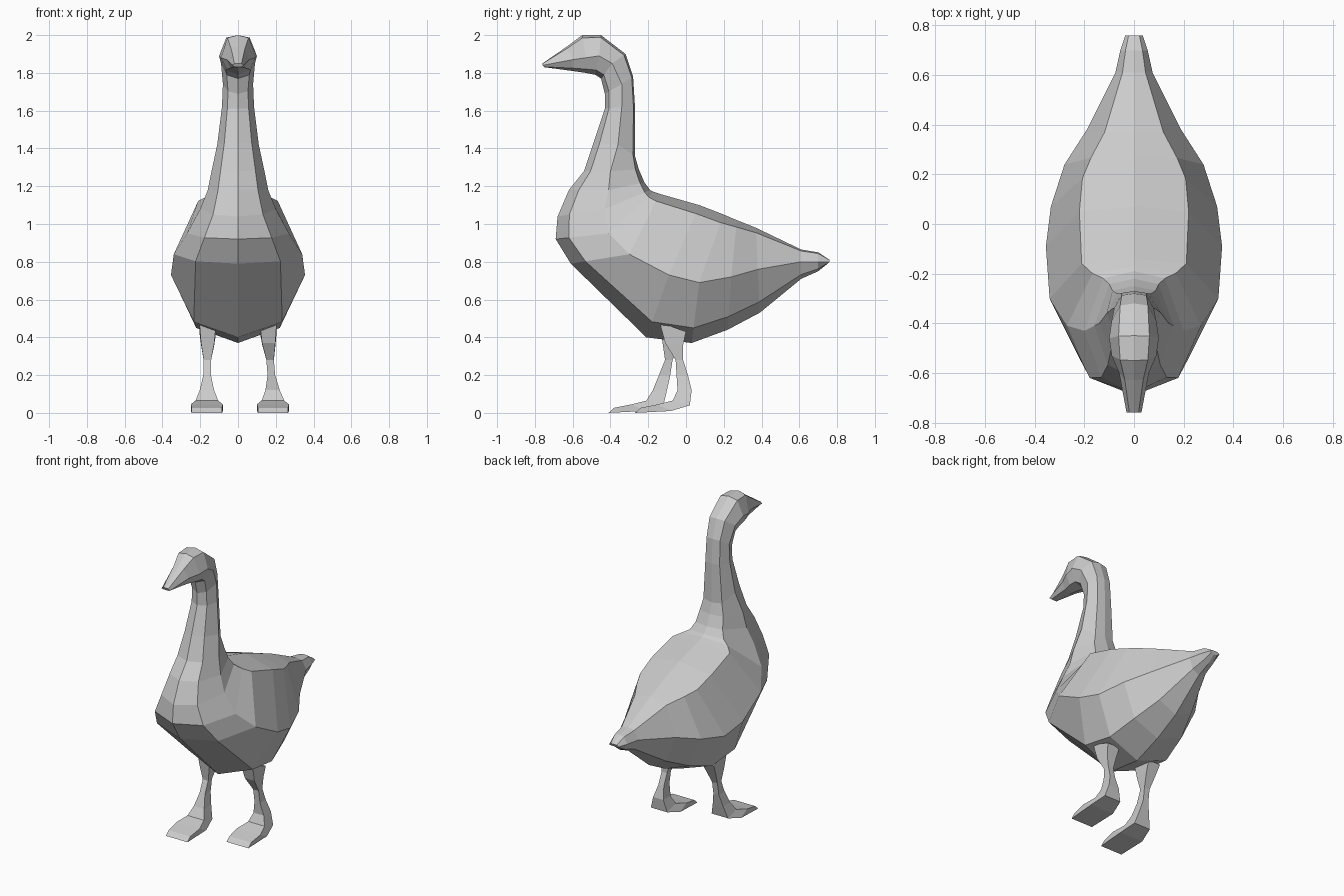
import bpy
import bmesh
from mathutils import Vector

default_cube = bpy.data.objects.get("Cube")
if default_cube:
    bpy.data.objects.remove(default_cube, do_unlink=True)

grey = bpy.data.materials.new("plain grey")
grey.use_nodes = True
grey.diffuse_color = (0.6, 0.6, 0.6, 1)
shader = next(n for n in grey.node_tree.nodes if n.type == "BSDF_PRINCIPLED")
shader.inputs["Base Color"].default_value = grey.diffuse_color
shader.inputs["Roughness"].default_value = 0.8


def loft(name, rings):
    """Skin a list of closed rings with flat quads and cap both ends."""
    bm = bmesh.new()
    loops = [[bm.verts.new(point) for point in ring] for ring in rings]
    for current, following in zip(loops, loops[1:]):
        count = len(current)
        for i in range(count):
            j = (i + 1) % count
            bm.faces.new((current[i], current[j], following[j], following[i]))
    bm.faces.new(loops[0])
    bm.faces.new(loops[-1])
    bmesh.ops.recalc_face_normals(bm, faces=bm.faces)
    mesh = bpy.data.meshes.new(name)
    bm.to_mesh(mesh)
    bm.free()
    mesh.materials.append(grey)
    obj = bpy.data.objects.new(name, mesh)
    bpy.context.collection.objects.link(obj)
    return obj


def body_ring(back_y, back_z, side_y, side_z, half_width, belly_y, belly_z):
    """Eight-sided section through the back, the widest side and the belly."""
    back = Vector((0, back_y, back_z))
    side = Vector((half_width, side_y, side_z))
    belly = Vector((0, belly_y, belly_z))
    upper = back.lerp(side, 0.12)
    lower = belly.lerp(side, 0.25)
    upper.x = half_width * 0.62
    lower.x = half_width * 0.66
    mirrored = [Vector((-p.x, p.y, p.z)) for p in (lower, side, upper)]
    return [back, upper, side, lower, belly] + mirrored


# Head, neck, body and tail: back y z, side y z, half width, belly y z
body_sections = [
    # beak and head
    (-.76, 1.85, -.76, 1.84, .03, -.75, 1.83),
    (-.63, 1.94, -.6, 1.87, .06, -.6, 1.81),
    (-.55, 2, -.53, 1.88, .09, -.53, 1.8),
    (-.45, 2, -.46, 1.89, .1, -.48, 1.79),
    (-.32, 1.9, -.39, 1.85, .09, -.45, 1.77),
    # neck
    (-.28, 1.78, -.34, 1.74, .08, -.43, 1.69),
    (-.27, 1.62, -.34, 1.62, .085, -.43, 1.61),
    (-.27, 1.36, -.36, 1.42, .11, -.49, 1.43),
    (-.25, 1.29, -.4, 1.28, .14, -.54, 1.28),
    # breast
    (-.22, 1.22, -.41, 1.18, .16, -.62, 1.18),
    (-.19, 1.18, -.43, 1.08, .2, -.68, 1.04),
    (-.17, 1.17, -.41, .95, .27, -.69, .92),
    (-.14, 1.16, -.3, .84, .34, -.61, .79),
    # belly and rump
    (.07, 1.1, -.09, .73, .355, -.21, .4),
    (.2, 1.05, .07, .69, .335, .03, .37),
    (.27, 1.02, .24, .72, .28, .22, .44),
    (.37, .98, .38, .76, .19, .39, .53),
    # tail
    (.61, .865, .61, .8, .075, .61, .71),
    (.7, .85, .7, .8, .055, .7, .75),
    (.76, .81, .76, .8, .035, .75, .79),
]
loft("body", [body_ring(*section) for section in body_sections])

# Legs: front y z, rear y z, half width, from the thigh down to the toes
leg_sections = [
    (-.14, .48, 0, .43, .045),
    (-.11, .37, -.015, .36, .035),
    (-.055, .28, -.015, .28, .02),
    (-.05, .2, .01, .2, .02),
    (-.045, .12, .03, .12, .038),
    (-.07, .065, .02, .04, .06),
    (-.15, .045, -.08, .01, .085),
    (-.24, .027, -.27, 0, .08),
]


def build_leg(name, sign, splay, stride):
    """Four-sided leg; the stride moves the foot forward from a fixed hip."""
    rings = []
    for front_y, front_z, rear_y, rear_z, half_width in leg_sections:
        def place(offset, y, z):
            lowered = min(max((0.4 - z) / 0.3, 0), 1)
            x = sign * (0.16 + splay * lowered) + offset
            return Vector((x, y - stride * lowered, z))
        rings.append([
            place(-half_width, front_y, front_z),
            place(half_width, front_y, front_z),
            place(half_width, rear_y, rear_z),
            place(-half_width, rear_y, rear_z),
        ])
    return loft(name, rings)


build_leg("left_leg", 1, 0.025, 0)
build_leg("right_leg", -1, 0.005, 0.14)
